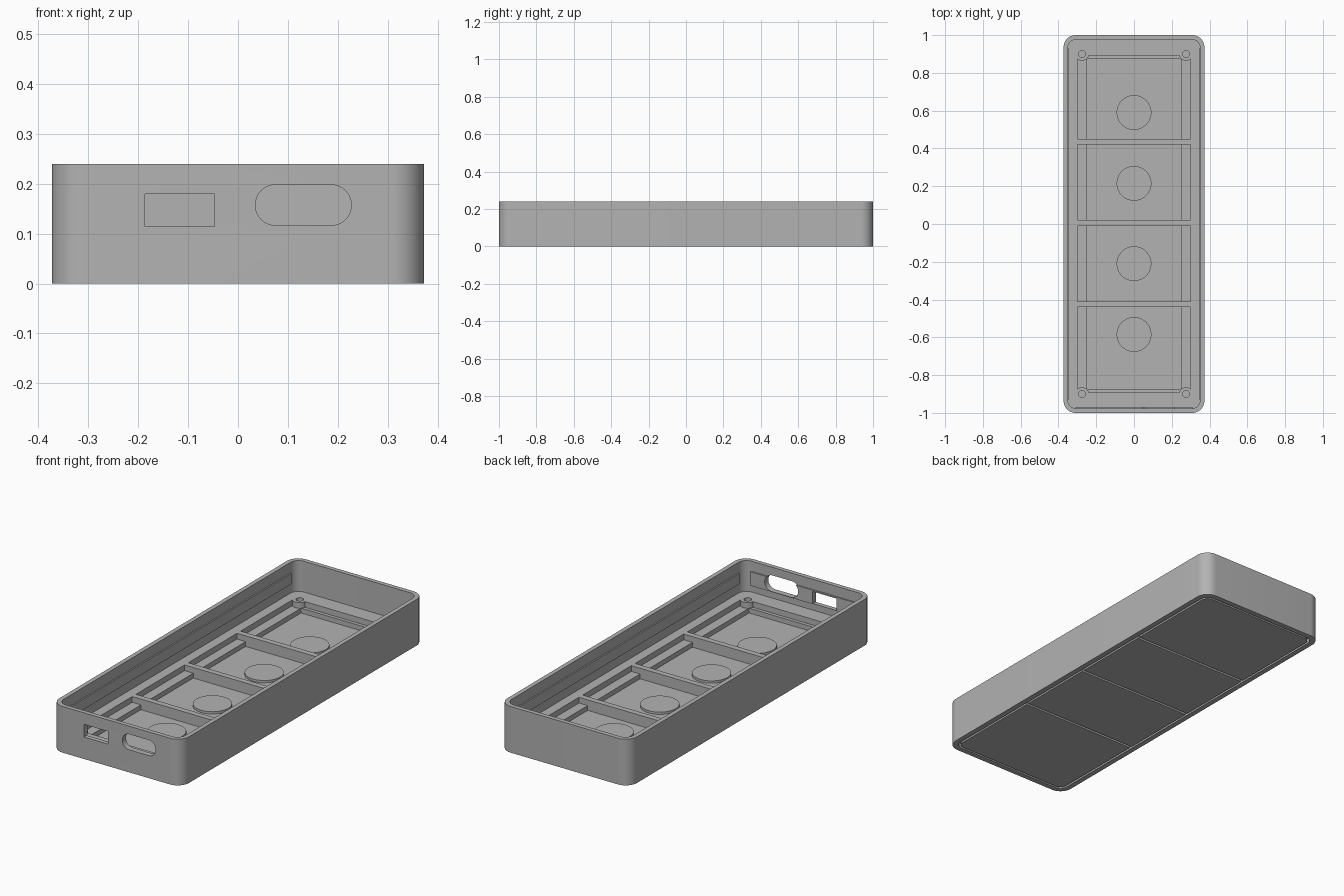
import bpy, bmesh, math
from mathutils import Matrix

cube = bpy.data.objects.get("Cube")
if cube:
    bpy.data.objects.remove(cube, do_unlink=True)

mat = bpy.data.materials.new("plain grey")
mat.use_nodes = True
grey = (0.45, 0.45, 0.45, 1)
mat.diffuse_color = grey
mat.node_tree.nodes["Principled BSDF"].inputs["Base Color"].default_value = grey


def prism(name, x0, x1, y0, y1, z0, z1, r_front=0, r_back=0, upright=False):
    """Extruded rectangle with rounded corners; upright turns its y to z, z to -y."""
    pts = []
    for i, (x, y, sx, sy) in enumerate([(x1, y1, 1, 1), (x0, y1, -1, 1),
                                        (x0, y0, -1, -1), (x1, y0, 1, -1)]):
        r = r_back if sy > 0 else r_front
        steps = 12 if r else 0
        for k in range(steps + 1):
            a = math.pi / 2 * (i + (k / steps if r else 0))
            pts.append((x - sx * r + r * math.cos(a), y - sy * r + r * math.sin(a), z0))
    bm = bmesh.new()
    base = bm.faces.new([bm.verts.new(p) for p in pts])
    top = bmesh.ops.extrude_face_region(bm, geom=[base])["geom"]
    bmesh.ops.translate(bm, vec=(0, 0, z1 - z0),
                        verts=[v for v in top if isinstance(v, bmesh.types.BMVert)])
    bmesh.ops.remove_doubles(bm, verts=bm.verts, dist=1e-5)
    bmesh.ops.recalc_face_normals(bm, faces=bm.faces)
    if upright:
        bm.transform(Matrix.Rotation(math.pi / 2, 4, "X"))
    mesh = bpy.data.meshes.new(name)
    bm.to_mesh(mesh)
    bm.free()
    mesh.materials.append(mat)
    ob = bpy.data.objects.new(name, mesh)
    bpy.context.collection.objects.link(ob)
    return ob


def disc(name, x, y, r, z0, z1):
    return prism(name, x - r, x + r, y - r, y + r, z0, z1, r * 0.9999, r * 0.9999)


def activate(ob):
    bpy.ops.object.select_all(action="DESELECT")
    ob.select_set(True)
    bpy.context.view_layer.objects.active = ob


def cut(target, cutter, keep=False):
    cutter.hide_render = True
    mod = target.modifiers.new("cut", "BOOLEAN")
    mod.operation, mod.solver, mod.object = "DIFFERENCE", "EXACT", cutter
    activate(target)
    bpy.ops.object.modifier_apply(modifier=mod.name)
    if not keep:
        bpy.data.objects.remove(cutter, do_unlink=True)


FLOOR, STEP, KEY = 0.08, 0.05, 0.025
BARS = [-0.425, 0.005, 0.435]
corners = [(sx * 0.275, sy * 0.9) for sx in (-1, 1) for sy in (-1, 1)]

# Open tray with a shallow recess underneath for the keys
case = prism("case", -0.373, 0.373, -1, 1, 0, 0.24, 0.065, 0.065)
cut(case, prism("cavity", -0.35, 0.35, -0.977, 0.977, FLOOR, 0.3, 0.045, 0.045))
cut(case, prism("underside_recess", -0.345, 0.345, -0.972, 0.972, -0.1, KEY, 0.04, 0.04))

# Four stepped windows in the floor, leaving bars and corner screw bosses
for half_x, half_y, z0, z1 in [(0.3, 0.893, STEP, 0.1), (0.25, 0.875, 0.01, 0.06)]:
    edges = [-half_y] + [b + s for b in BARS for s in (-0.015, 0.015)] + [half_y]
    for y0, y1 in zip(edges[::2], edges[1::2]):
        window = prism("window", -half_x, half_x, y0, y1, z0, z1)
        for x, y in corners:
            if y0 - 0.05 < y < y1 + 0.05:
                cut(window, disc("boss", x, y, 0.036, -0.1, 0.2))
        cut(case, window)
for x, y in corners:
    cut(case, disc("screw_hole", x, y, 0.018, 0.04, 0.12))

# Low ridges along the inner walls
front_ridge = prism("front_ridge", -0.31, 0.31, -0.979, -0.97, 0.115, 0.187)
for side, s in (("left", 1), ("right", -1)):
    xs = sorted((s * 0.352, s * 0.343))
    prism(side + "_ridge", xs[0], xs[1], -0.93, 0.93, 0.13, 0.185)

# Port openings through the front wall
ports = [prism("slot_port", 0.035, 0.227, 0.117, 0.198, 0.9, 1.1, 0.04, 0.04, True),
         prism("square_port", -0.186, -0.047, 0.114, 0.18, 0.9, 1.1, upright=True)]
for port in ports:
    cut(case, port, keep=True)
    cut(front_ridge, port)

# Keys filling the underside, each with a round contact pad on its inner face
key_edges = [-0.962] + [b + s for b in BARS for s in (-0.006, 0.006)] + [0.962]
pad_y = [-0.585, -0.21, 0.215, 0.59]
for i, y in enumerate(pad_y):
    prism(f"key_{i + 1}", -0.335, 0.335, key_edges[2 * i], key_edges[2 * i + 1], 0, KEY - 0.001,
          0.035 if i == 0 else 0, 0.035 if i == 3 else 0)
    disc(f"contact_pad_{i + 1}", 0, y, 0.092, 0.015, 0.036)

for ob in bpy.context.collection.objects:
    if ob.type == "MESH" and mat.name in ob.data.materials:
        activate(ob)
        bpy.ops.object.shade_smooth_by_angle(angle=math.radians(30))
